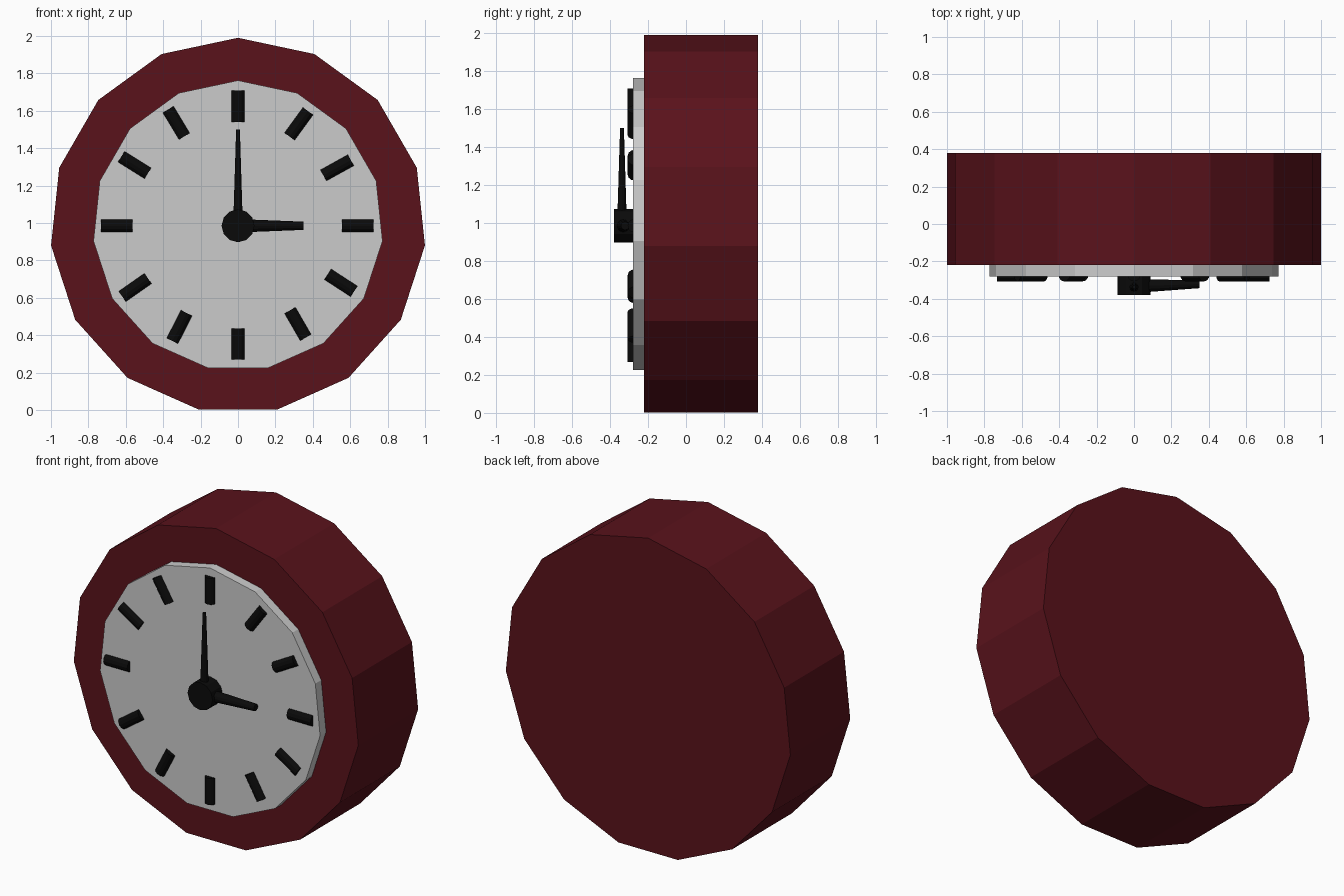
import bpy, bmesh, math
from mathutils import Vector

if "Cube" in bpy.data.objects:
    bpy.data.objects.remove(bpy.data.objects["Cube"])


def material(name, rgb):
    m = bpy.data.materials.new(name)
    m.diffuse_color = (*rgb, 1)
    m.use_nodes = True
    m.node_tree.nodes["Principled BSDF"].inputs["Base Color"].default_value = m.diffuse_color
    return m


RED = material("dark_red", (0.10, 0.006, 0.011))
BLACK = material("black", (0.003, 0.003, 0.003))
CZ = 0.985  # height of the dial centre


def rod(name, p, q, r1, r2, sides, up, mat=None):
    """Flat-faced prism or taper from p to q, first corner pointing along up."""
    p, q, up = Vector(p), Vector(q), Vector(up)
    axis = (q - p).normalized()
    u = (up - axis * up.dot(axis)).normalized()
    v = axis.cross(u)
    bm = bmesh.new()
    rings = []
    for c, r in ((p, r1), (q, r2)):
        rings.append([bm.verts.new(c + r * (u * math.cos(a) + v * math.sin(a)))
                      for a in (2 * math.pi * i / sides for i in range(sides))])
        bm.faces.new(rings[-1])
    for i in range(sides):
        j = (i + 1) % sides
        bm.faces.new((rings[0][i], rings[0][j], rings[1][j], rings[1][i]))
    bmesh.ops.recalc_face_normals(bm, faces=bm.faces)
    me = bpy.data.meshes.new(name)
    bm.to_mesh(me)
    bm.free()
    if mat:
        me.materials.append(mat)
    ob = bpy.data.objects.new(name, me)
    bpy.context.collection.objects.link(ob)
    return ob


Z, FRONT = (0, 0, 1), (0, -1, 0)

# Case and dial: 15-sided drums with a corner at the top
rod("clock_case", (0, 0.38, CZ), (0, -0.22, CZ), 1.005, 1.005, 15, Z, RED)
rod("dial", (0, -0.20, CZ), (0, -0.28, CZ), 0.777, 0.777, 15, Z)

# Hub and tapered hands
rod("hub", (0, -0.27, CZ), (0, -0.38, CZ), 0.088, 0.088, 12, Z, BLACK)
rod("minute_hand", (0, -0.337, CZ), (0, -0.337, 1.50), 0.026, 0.010, 12, FRONT, BLACK)
rod("hour_hand", (0, -0.333, CZ), (0.35, -0.321, CZ), 0.036, 0.022, 12, FRONT, BLACK)

# Hour markers, placed slightly unevenly by hand: centre x, centre z, tilt from vertical
MARKERS = [(0.325, 1.53, 36), (0.53, 1.295, 61), (0.64, 0.985, 90), (0.55, 0.68, 123),
           (0.32, 0.46, 150), (0, 0.353, 180), (-0.313, 0.444, 207), (-0.55, 0.655, 235),
           (-0.648, 0.985, 270), (-0.553, 1.31, 302), (-0.33, 1.535, 329), (0, 1.625, 0)]
for n, (x, z, tilt) in enumerate(MARKERS, 1):
    d = Vector((math.sin(math.radians(tilt)), 0, math.cos(math.radians(tilt)))) * 0.084
    c = Vector((x, -0.271, z))
    rod(f"hour_marker_{n}", c - d, c + d, 0.036, 0.036, 12, FRONT, BLACK)
